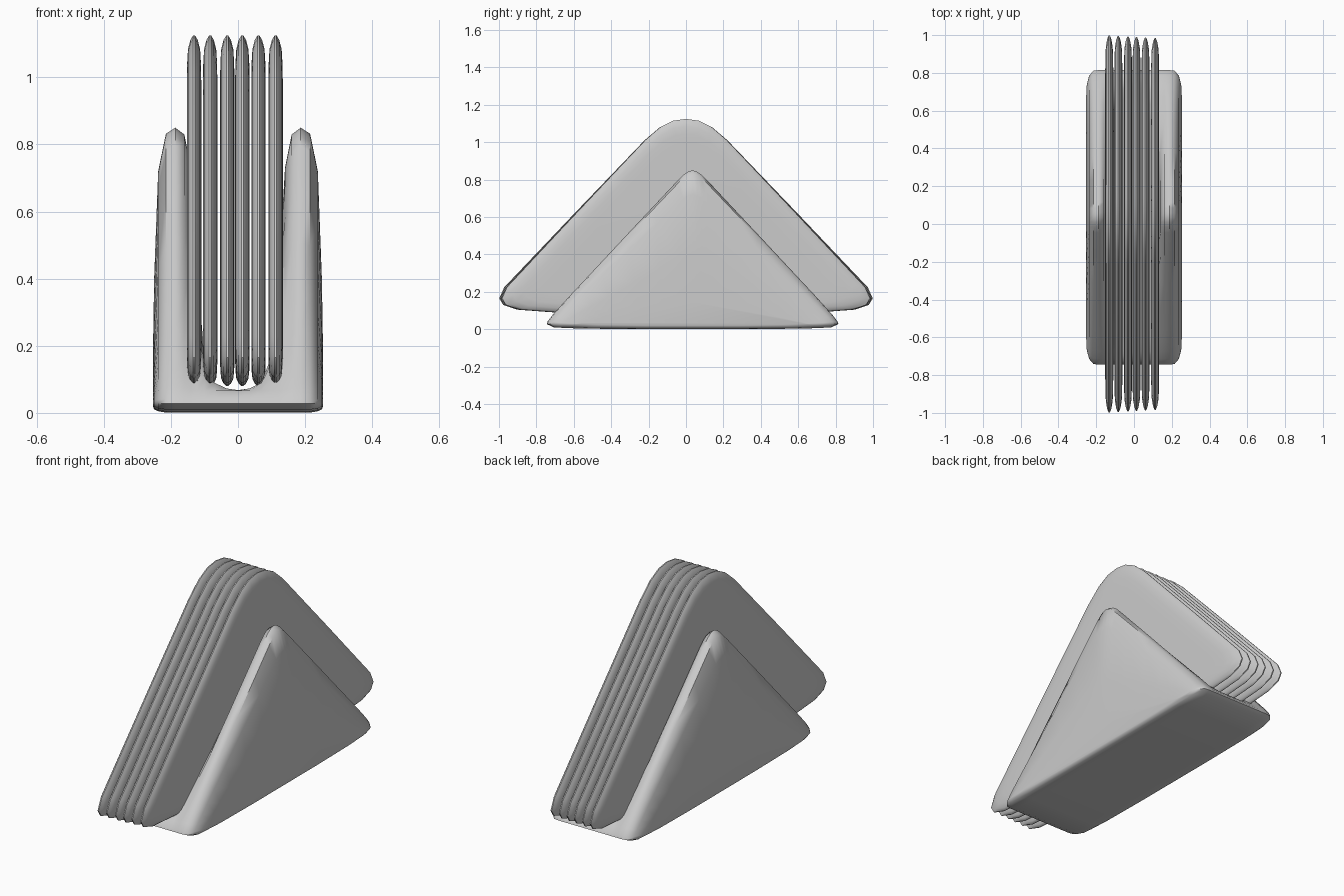
import bpy, math

if "Cube" in bpy.data.objects:
    bpy.data.objects.remove(bpy.data.objects["Cube"])


def loft(name, rings):
    """Skin a list of equal-length closed rings and cap both ends."""
    n = len(rings[0])
    verts = [v for r in rings for v in r]
    faces = []
    for k in range(len(rings) - 1):
        for i in range(n):
            j = (i + 1) % n
            faces.append((k * n + i, k * n + j, (k + 1) * n + j, (k + 1) * n + i))
    faces.append(tuple(reversed(range(n))))
    last = (len(rings) - 1) * n
    faces.append(tuple(range(last, last + n)))
    me = bpy.data.meshes.new(name)
    me.from_pydata(verts, [], faces)
    me.update()
    ob = bpy.data.objects.new(name, me)
    bpy.context.collection.objects.link(ob)
    bpy.ops.object.select_all(action='DESELECT')
    ob.select_set(True)
    bpy.context.view_layer.objects.active = ob
    # consistent outward normals
    bpy.ops.object.mode_set(mode='EDIT')
    bpy.ops.mesh.select_all(action='SELECT')
    bpy.ops.mesh.normals_make_consistent(inside=False)
    bpy.ops.object.mode_set(mode='OBJECT')
    bpy.ops.object.shade_smooth_by_angle(angle=math.radians(50))
    return ob


# Holder: one triangular section swept across x, clamped low in the middle
ROOF = [(0, .85), (.025, .842), (.05, .825), (.08, .795), (.2, .667), (.35, .507),
        (.5, .346), (.6, .239), (.66, .175), (.71, .12), (.75, .075), (.775, .042), (.78, .028)]
BASE = [(.74, .01), (.6, .004), (.3, .001)]


def section(x, apex, cap, width=1.0, lift=0.0):
    half = []
    for y, z in ROOF:
        z = .028 + (z - .028) * (apex - .028) / .822
        half.append((y * width, min(z, cap)))
    half += [(y * width, z + lift) for y, z in BASE]
    right = [(x, .035 + y, z) for y, z in half]
    left = [(x, .035 - y, z) for y, z in reversed(half[1:])]
    return right + left


# x, apex height, height clamp, length factor, underside lift
SPANS = [(.035, .70, .073, 1, 0), (.07, .70, .09, 1, 0), (.10, .70, .17, 1, 0),
         (.122, .71, .42, 1, 0), (.14, .73, .73, 1, 0), (.16, .83, .83, 1, 0),
         (.187, .85, .85, 1, 0), (.215, .832, .9, .995, 0), (.238, .72, .9, .96, .004),
         (.25, .40, .9, .90, .01), (.254, .15, .9, .80, .02)]
rings = [section(-x, *p) for x, *p in reversed(SPANS)]
rings += [section(0, .70, .068)]
rings += [section(x, *p) for x, *p in SPANS]
loft("napkin_holder", rings)

# Napkins: thin pillowed rounded triangles
HALF = [(.07, 1.115), (.14, 1.08), (.22, 1.012), (.6, .615), (.97, .225), (.997, .165),
        (.975, .13), (.9, .105), (.7, .09), (.35, .083)]
OUTLINE = [(0, 1.125)] + HALF + [(0, .08)] + [(-y, z) for y, z in reversed(HALF)]
PUFF = [(.80, .0215), (.88, .0205), (.94, .018), (.98, .011), (1.0, .003)]


def napkin(index, x, length):
    layers = [(s, -t) for s, t in PUFF] + [(s, t) for s, t in reversed(PUFF)]
    rings = [[(x + t, y * s * length, .45 + (z - .45) * s) for y, z in OUTLINE]
             for s, t in layers]
    loft(f"napkin_{index}", rings)


for i, x in enumerate((-.131, -.083, -.032, .013, .061, .112)):
    napkin(i + 1, x, 1.002 - .003 * i)
